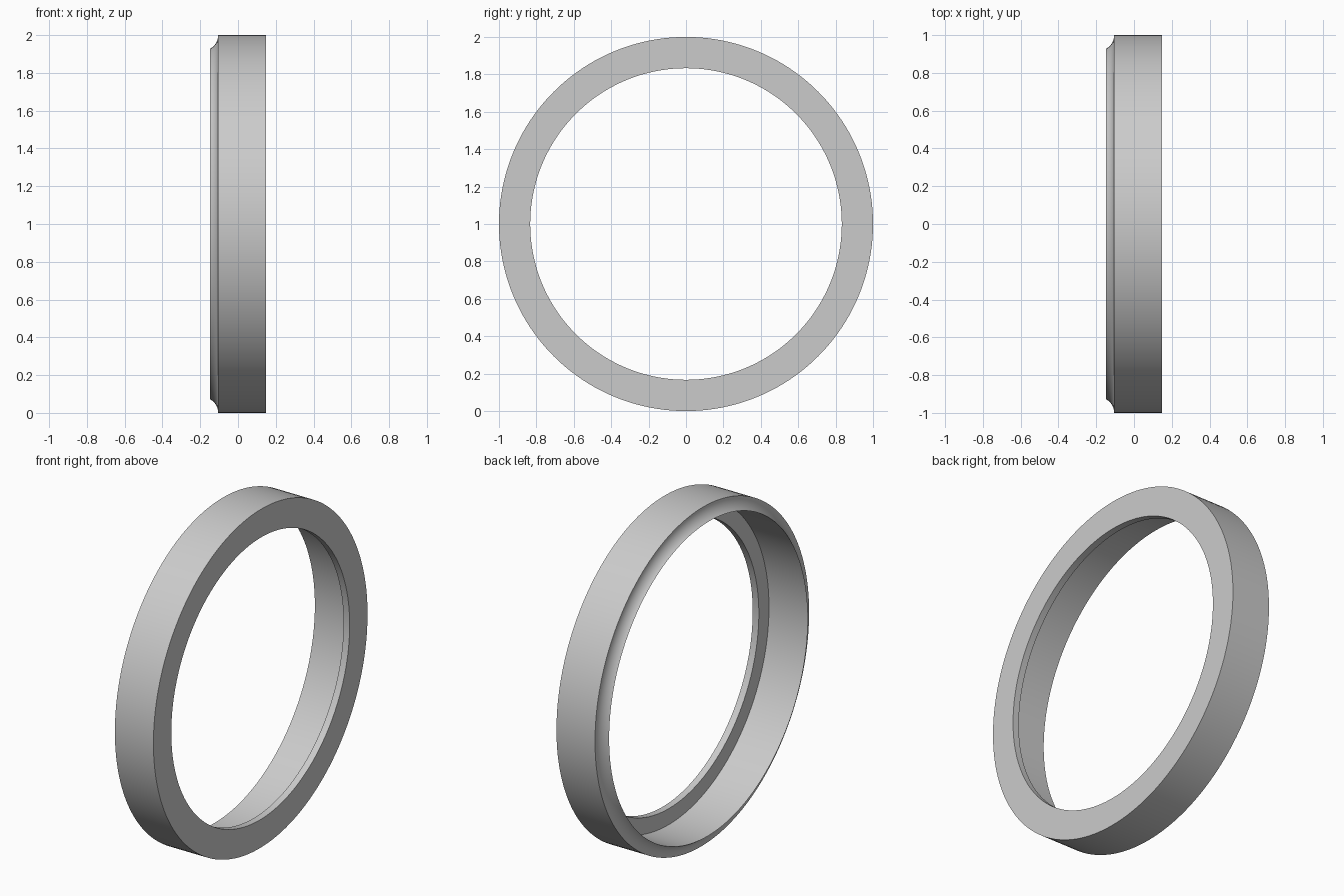
import bpy, bmesh, math
from mathutils import Vector

cube = bpy.data.objects.get("Cube")
if cube:
    bpy.data.objects.remove(cube, do_unlink=True)

SEGMENTS = 160
HALF_WIDTH = 0.147
OUTER, BORE, OPENING = 1.0, 0.928, 0.833
LIP_INNER_X = 0.107
SHOULDER_X = -0.105
COVE_STEPS = 10

grey = bpy.data.materials.new("light_grey")
grey.use_nodes = True
colour = (0.6, 0.6, 0.6, 1)
grey.diffuse_color = colour
grey.node_tree.nodes["Principled BSDF"].inputs["Base Color"].default_value = colour

# Cross-section (x, radius): inward lip, thin wall, and bore
profile = [(-HALF_WIDTH, BORE), (LIP_INNER_X, BORE), (LIP_INNER_X, OPENING),
           (HALF_WIDTH, OPENING), (HALF_WIDTH, OUTER)]

# Concave cove from the outer shoulder down to the thin rim
run, drop = SHOULDER_X + HALF_WIDTH, OUTER - BORE
cove = (run * run + drop * drop) / (2 * run)
sweep = math.asin(drop / cove)
for i in range(COVE_STEPS):
    a = sweep * i / COVE_STEPS
    profile.append((SHOULDER_X - cove + cove * math.cos(a), OUTER - cove * math.sin(a)))

# Revolve the section around the x axis
bm = bmesh.new()
rings = []
for s in range(SEGMENTS):
    a = 2 * math.pi * s / SEGMENTS
    rings.append([bm.verts.new(Vector((x, r * math.cos(a), 1 + r * math.sin(a))))
                  for x, r in profile])
for s in range(SEGMENTS):
    here, after = rings[s], rings[(s + 1) % SEGMENTS]
    for i in range(len(profile)):
        j = (i + 1) % len(profile)
        bm.faces.new((here[i], here[j], after[j], after[i]))
bmesh.ops.recalc_face_normals(bm, faces=bm.faces)

mesh = bpy.data.meshes.new("lipped_ring")
bm.to_mesh(mesh)
bm.free()
mesh.materials.append(grey)
ring = bpy.data.objects.new("lipped_ring", mesh)
bpy.context.collection.objects.link(ring)

# Smooth the curved surfaces and keep the rims crisp
bpy.ops.object.select_all(action='DESELECT')
ring.select_set(True)
bpy.context.view_layer.objects.active = ring
bpy.ops.object.shade_smooth_by_angle(angle=math.radians(25))
